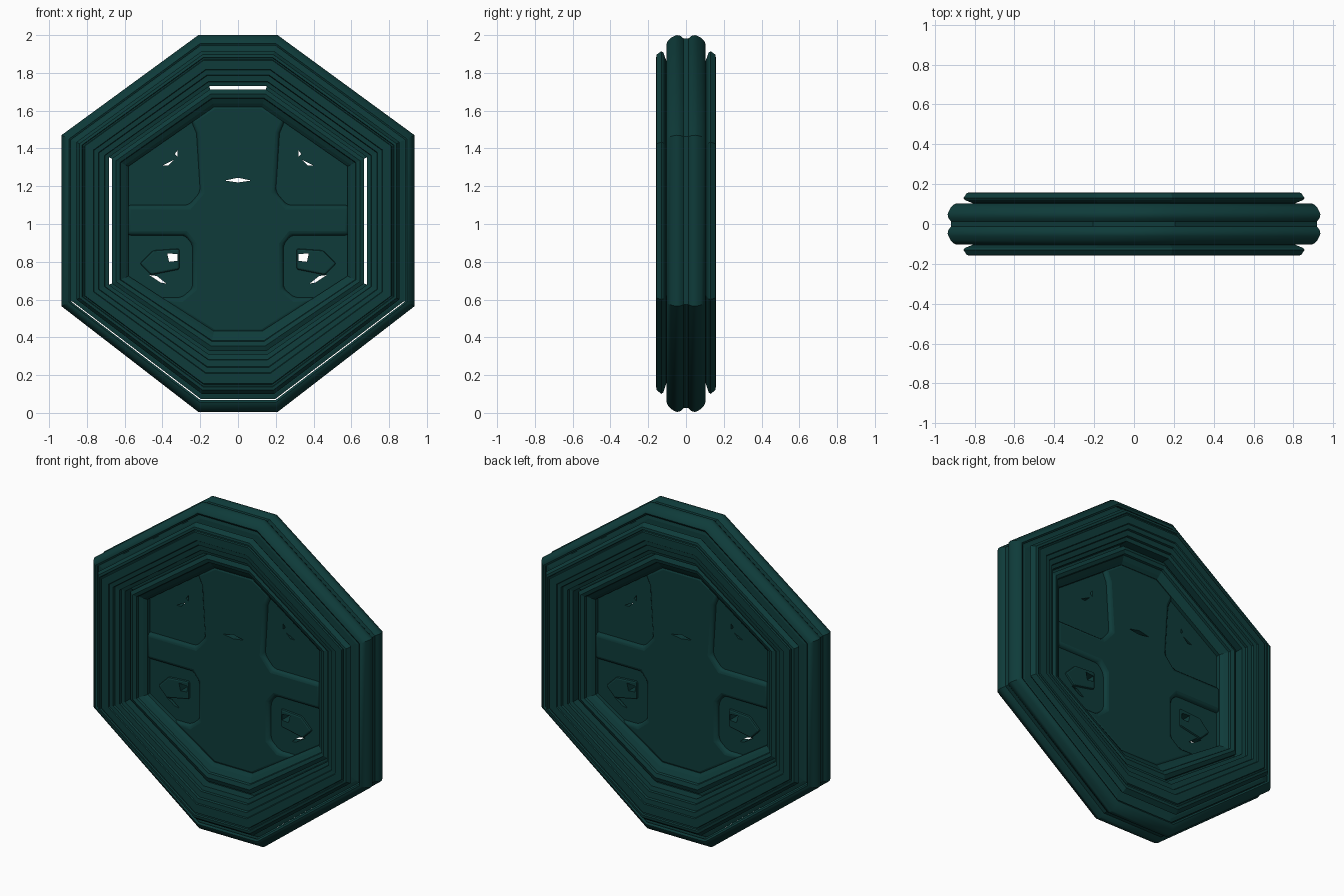
import bpy, bmesh, math

if "Cube" in bpy.data.objects:
    bpy.data.objects.remove(bpy.data.objects["Cube"])

teal = bpy.data.materials.new("dark teal")
teal.diffuse_color = (0.0045, 0.044, 0.042, 1)
teal.use_nodes = True
teal.node_tree.nodes["Principled BSDF"].inputs["Base Color"].default_value = teal.diffuse_color


def octagon(t):
    """Octagon (x, z) points, t=0 at outer rim and t=1 at inner panel."""
    w, a = 0.935 - 0.345 * t, 0.21 - 0.08 * t
    top, bot = 2.0 - 0.37 * t, 0.005 + 0.415 * t
    hi, lo = 1.47 - 0.16 * t, 0.565 + 0.155 * t
    return [(-a, top), (a, top), (w, hi), (w, lo),
            (a, bot), (-a, bot), (-w, lo), (-w, hi)]


def finish(name, bm):
    bmesh.ops.recalc_face_normals(bm, faces=bm.faces[:])
    me = bpy.data.meshes.new(name)
    bm.to_mesh(me)
    bm.free()
    me.materials.append(teal)
    ob = bpy.data.objects.new(name, me)
    bpy.context.collection.objects.link(ob)
    return ob


def ring(name, half, segments=range(8)):
    """Sweep a front/back symmetric profile of (t, y) round the octagon."""
    prof = half + [(t, -y) for t, y in reversed(half)]
    bm = bmesh.new()
    loops = [[bm.verts.new((x, y, z)) for x, z in octagon(t)] for t, y in prof]
    n = len(loops)
    for s in segments:
        e = (s + 1) % 8
        for i in range(n):
            p, q = loops[i], loops[(i + 1) % n]
            bm.faces.new((p[s], p[e], q[e], q[s]))
    loose = [v for v in bm.verts if not v.link_faces]
    bmesh.ops.delete(bm, geom=loose, context='VERTS')
    return finish(name, bm)


def add_prism(bm, outline, h):
    f = [bm.verts.new((x, -h, z)) for x, z in outline]
    b = [bm.verts.new((x, h, z)) for x, z in outline]
    bm.faces.new(f)
    bm.faces.new(b[::-1])
    for i in range(len(f)):
        j = (i + 1) % len(f)
        bm.faces.new((f[i], b[i], b[j], f[j]))


def prism(name, outline, h):
    bm = bmesh.new()
    add_prism(bm, outline, h)
    return finish(name, bm)


# Outer rim, rounded, with a shallow groove round its edge
ring("outer_rim", [(0.13, 0.08), (0.15, 0.095), (0.12, 0.102), (0.09, 0.098),
                   (0.04, 0.08), (0.01, 0.06), (0.0, 0.048), (0.01, 0.03),
                   (0.05, 0.012)])

# Joints leaving narrow slits on the lower diagonals and bottom
ring("rim_joint", [(0.18, 0.075), (0.11, 0.075)], [0, 1, 2, 6, 7])

# Main moulding: core, undercut and flat face plate stepping down inwards
ring("main_moulding", [
    (0.73, 0.075), (0.73, 0.115), (0.67, 0.12), (0.665, 0.135), (0.58, 0.138),
    (0.57, 0.15), (0.50, 0.152), (0.49, 0.158), (0.36, 0.158), (0.35, 0.15),
    (0.33, 0.15), (0.32, 0.158), (0.28, 0.156), (0.23, 0.13), (0.25, 0.12),
    (0.36, 0.105), (0.36, 0.088), (0.22, 0.085), (0.165, 0.08)])

# Joints closing the inner gap except on the top and the two sides
ring("inner_joint", [(0.83, 0.06), (0.70, 0.06)], [1, 3, 4, 5, 7])

# Inner bead holding the panel
ring("inner_bead", [(1.03, 0.02), (1.03, 0.045), (0.98, 0.06), (0.91, 0.075),
                    (0.90, 0.088), (0.84, 0.095), (0.775, 0.085)])

# Thin panel and raised cross
panel = prism("panel", octagon(0.96), 0.022)
right = [(0.13, 1.63), (0.25, 1.55), (0.22, 1.48), (0.20, 1.17), (0.26, 1.10),
         (0.59, 1.10), (0.59, 0.94), (0.28, 0.94), (0.24, 0.89), (0.24, 0.66),
         (0.30, 0.61), (0.42, 0.61), (0.13, 0.42)]
cross = prism("raised_cross", right + [(-x, z) for x, z in reversed(right)], 0.045)
bev = cross.modifiers.new("bevel", 'BEVEL')
bev.width, bev.segments = 0.022, 3
bev.limit_method = 'ANGLE'

# Small raised pads in the lower quarters
for s in (-1, 1):
    pad = prism("lower_pad", [(s * x, z) for x, z in
                ((0.31, 0.87), (0.45, 0.86), (0.52, 0.79), (0.46, 0.73), (0.31, 0.76))], 0.034)
    b = pad.modifiers.new("bevel", 'BEVEL')
    b.width, b.segments = 0.01, 2

# Cutter for the small openings
bm = bmesh.new()
for s in (-1, 1):
    for hole in (((0.32, 0.84), (0.375, 0.845), (0.365, 0.80), (0.32, 0.805)),
                 ((0.38, 0.685), (0.41, 0.69), (0.47, 0.73), (0.43, 0.725)),
                 ((0.32, 1.39), (0.335, 1.37), (0.32, 1.355)),
                 ((0.34, 1.34), (0.40, 1.31), (0.37, 1.31))):
        add_prism(bm, [(s * x, z) for x, z in hole], 0.3)
add_prism(bm, [(-0.07, 1.23), (0, 1.245), (0.07, 1.23), (0, 1.22)], 0.3)
cutter = finish("opening_cutter", bm)
cutter.hide_render = True
cutter.hide_viewport = True
for ob in list(bpy.data.objects):
    if ob.name.startswith(("panel", "raised_cross", "lower_pad")):
        m = ob.modifiers.new("openings", 'BOOLEAN')
        m.object, m.operation, m.solver = cutter, 'DIFFERENCE', 'EXACT'

# Smooth the rounded cross and rim, keep the mouldings crisp
for name in ("raised_cross", "outer_rim"):
    ob = bpy.data.objects[name]
    bpy.ops.object.select_all(action='DESELECT')
    ob.select_set(True)
    bpy.context.view_layer.objects.active = ob
    bpy.ops.object.shade_smooth_by_angle(angle=math.radians(35))
